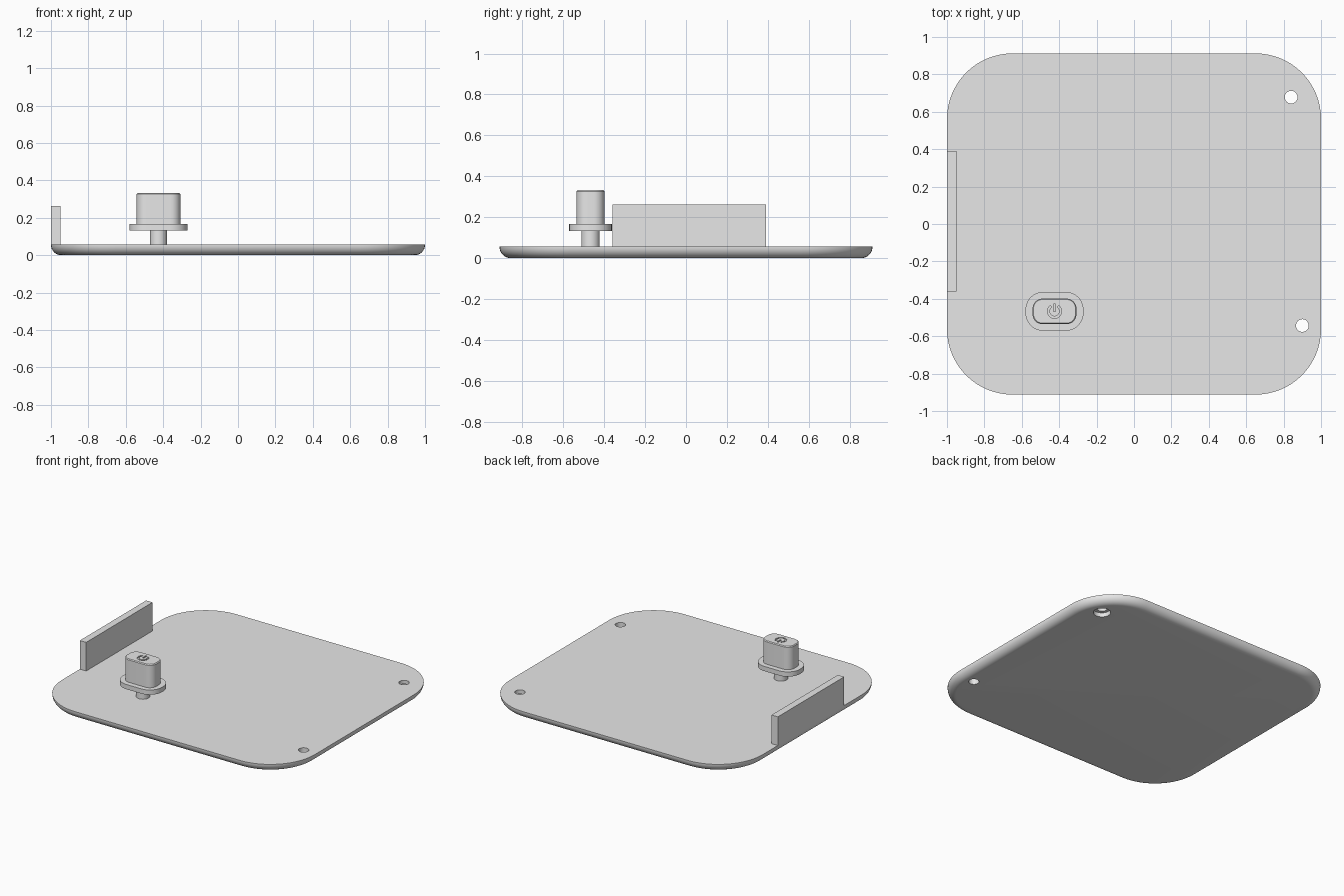
import bpy, bmesh
from math import sin, cos, pi, radians

if "Cube" in bpy.data.objects:
    bpy.data.objects.remove(bpy.data.objects["Cube"], do_unlink=True)

grey = bpy.data.materials.new("plain grey")
grey.use_nodes = True
grey.diffuse_color = (0.8, 0.8, 0.8, 1)
grey.node_tree.nodes["Principled BSDF"].inputs["Base Color"].default_value = (0.8, 0.8, 0.8, 1)


def outline(hx, hy, r, n):
    """Counter-clockwise rounded rectangle."""
    pts = []
    for q, (sx, sy) in enumerate([(1, 1), (-1, 1), (-1, -1), (1, -1)]):
        for i in range(n + 1):
            a = pi / 2 * (q + i / n)
            pts.append((sx * (hx - r) + r * cos(a), sy * (hy - r) + r * sin(a)))
    return pts


def loft(name, rings, center=(0, 0)):
    """Skin a stack of (outline, z) rings and cap both ends."""
    bm = bmesh.new()
    loops = [[bm.verts.new((x + center[0], y + center[1], z)) for x, y in pts]
             for pts, z in rings]
    for lo, hi in zip(loops, loops[1:]):
        for i in range(len(lo)):
            j = (i + 1) % len(lo)
            bm.faces.new((lo[i], lo[j], hi[j], hi[i]))
    bm.faces.new(loops[0][::-1])
    bm.faces.new(loops[-1])
    bmesh.ops.remove_doubles(bm, verts=bm.verts, dist=1e-5)
    bmesh.ops.recalc_face_normals(bm, faces=bm.faces)
    me = bpy.data.meshes.new(name)
    bm.to_mesh(me)
    bm.free()
    me.materials.append(grey)
    ob = bpy.data.objects.new(name, me)
    bpy.context.collection.objects.link(ob)
    return ob


def prism(name, pts, z0, z1, center=(0, 0)):
    return loft(name, [(pts, z0), (pts, z1)], center)


def disc(r, n=32):
    return [(r * cos(2 * pi * i / n), r * sin(2 * pi * i / n)) for i in range(n)]


def box(hx, hy):
    return [(hx, hy), (-hx, hy), (-hx, -hy), (hx, -hy)]


def cut(target, cutter):
    mod = target.modifiers.new("cut", "BOOLEAN")
    mod.operation = "DIFFERENCE"
    mod.solver = "EXACT"
    mod.object = cutter
    cutter.hide_render = True
    bpy.context.view_layer.objects.active = target
    bpy.ops.object.modifier_apply(modifier=mod.name)
    bpy.data.objects.remove(cutter, do_unlink=True)


def smooth(ob):
    bpy.ops.object.select_all(action="DESELECT")
    ob.select_set(True)
    bpy.context.view_layer.objects.active = ob
    bpy.ops.object.shade_smooth_by_angle(angle=radians(35))


# Base plate with a rounded lower edge
TOP, FILLET, STEPS = 0.057, 0.055, 8
rings = []
for k in range(STEPS + 1):
    a = pi / 2 * k / STEPS
    inset = FILLET * (1 - sin(a))
    rings.append((outline(1 - inset, 0.912 - inset, 0.35 - inset, 16), FILLET * (1 - cos(a))))
rings.append((outline(1, 0.912, 0.35, 16), TOP))
plate = loft("base_plate", rings)

# Two through holes, the rear one counterbored from below
for c in [(0.84, 0.678), (0.90, -0.543)]:
    cut(plate, prism("hole_cutter", disc(0.034), -0.1, 0.2, c))
cut(plate, prism("counterbore_cutter", disc(0.056), -0.1, 0.03, (0.84, 0.678)))
smooth(plate)

# Upright side wall
prism("side_wall", box(0.025, 0.375), TOP, 0.262, (-0.975, 0.015))

# Power button: stem, flange and cap
BTN = (-0.425, -0.467)
smooth(prism("button_stem", disc(0.045), TOP, 0.135, BTN))
smooth(prism("button_flange", outline(0.155, 0.104, 0.095, 10), 0.132, 0.166, BTN))
cap_side = outline(0.117, 0.068, 0.052, 10)
cap = loft("button_cap", [(cap_side, 0.166), (cap_side, 0.326),
                          (outline(0.112, 0.063, 0.047, 10), 0.332)], BTN)

# Engraved power symbol: open ring and a short bar
arc = [pi / 2 + radians(35 + 290 * i / 28) for i in range(29)]
ring = [(0.038 * cos(a), 0.038 * sin(a)) for a in arc]
ring += [(0.027 * cos(a), 0.027 * sin(a)) for a in reversed(arc)]
cut(cap, prism("ring_cutter", ring, 0.322, 0.36, BTN))
cut(cap, prism("bar_cutter", box(0.0055, 0.02), 0.322, 0.36, (BTN[0], BTN[1] + 0.02)))
smooth(cap)
